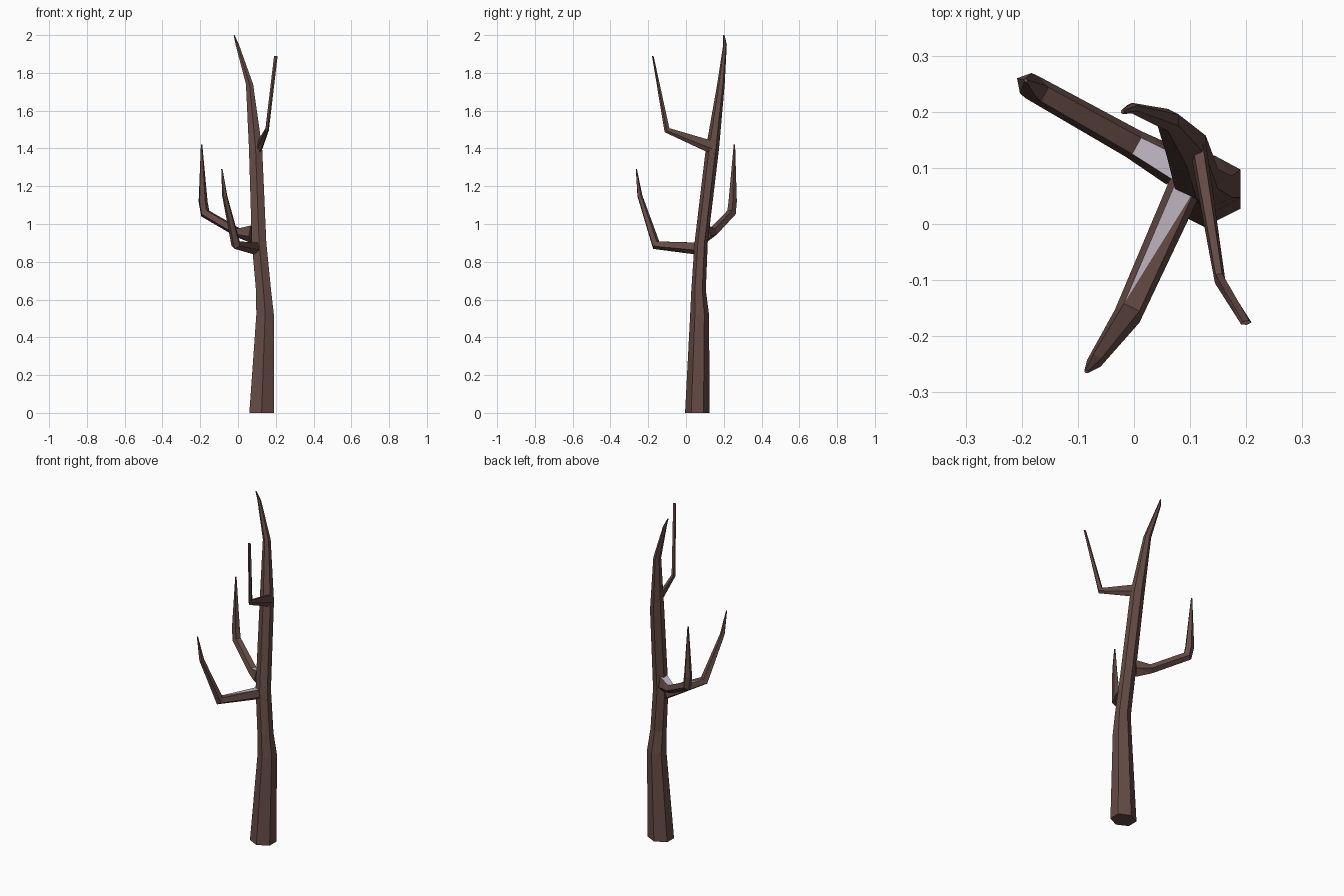
import bpy, bmesh, math
from mathutils import Vector

if "Cube" in bpy.data.objects:
    bpy.data.objects.remove(bpy.data.objects["Cube"])


def material(name, rgb):
    m = bpy.data.materials.new(name)
    m.diffuse_color = (*rgb, 1)
    m.use_nodes = True
    m.node_tree.nodes["Principled BSDF"].inputs["Base Color"].default_value = m.diffuse_color
    return m


BARK = material("brown bark", (0.13, 0.07, 0.06))
SNOW = material("pale frost", (0.50, 0.45, 0.52))


def loft(name, rings, frost_reach=0):
    """Skin a list of point rings with triangles and cap both ends."""
    bm = bmesh.new()
    loops = [[bm.verts.new(p) for p in ring] for ring in rings]
    n = len(loops[0])
    for a, b in zip(loops, loops[1:]):
        for i in range(n):
            j = (i + 1) % n
            bm.faces.new((a[i], a[j], b[i]))
            bm.faces.new((a[j], b[j], b[i]))
    bm.faces.new(loops[0][::-1])
    bm.faces.new(loops[-1])
    bmesh.ops.recalc_face_normals(bm, faces=bm.faces)
    # frost lies on upward faces close to the root
    root = sum(rings[0], Vector()) / n
    for f in bm.faces:
        d = f.calc_center_median() - root
        if f.normal.z > 0.6 and d.xy.length < frost_reach:
            f.material_index = 1
    me = bpy.data.meshes.new(name)
    bm.to_mesh(me)
    bm.free()
    me.materials.append(BARK)
    me.materials.append(SNOW)
    ob = bpy.data.objects.new(name, me)
    bpy.context.collection.objects.link(ob)
    return ob


def trunk_ring(z, x0, x1, y0, y1):
    """Six-sided level ring filling the given bounds."""
    pts = []
    for k in range(6):
        a = math.radians(30 + 60 * k)
        pts.append(Vector(((x0 + x1) / 2 + math.cos(a) / 0.866 * (x1 - x0) / 2,
                           (y0 + y1) / 2 + math.sin(a) * (y1 - y0) / 2, z)))
    return pts


def branch(name, path, frost_reach=0):
    """Five-sided branch along (x, y, z, half width, half height) stations."""
    pts = [Vector(p[:3]) for p in path]
    heading = pts[-2] - pts[0]
    side = Vector((heading.y, -heading.x, 0)).normalized()
    rings = []
    for i, p in enumerate(path):
        t = Vector()
        if i > 0:
            t += (pts[i] - pts[i - 1]).normalized()
        if i < len(pts) - 1:
            t += (pts[i + 1] - pts[i]).normalized()
        up = side.cross(t).normalized()
        ring = []
        for k in range(5):
            a = math.radians(54 + 72 * k)
            ring.append(pts[i] + side * math.cos(a) * p[3] + up * math.sin(a) * p[4])
        rings.append(ring)
    return loft(name, rings, frost_reach)


# Trunk: leans back, then bends left to a thin tip
loft("trunk", [trunk_ring(*r) for r in (
    (0.00, 0.06, 0.19, -0.005, 0.125),
    (0.52, 0.097, 0.19, 0.022, 0.122),
    (0.65, 0.095, 0.175, 0.028, 0.105),
    (0.90, 0.073, 0.15, 0.045, 0.115),
    (1.40, 0.058, 0.128, 0.105, 0.175),
    (1.74, 0.042, 0.08, 0.165, 0.205),
    (1.95, -0.013, 0.005, 0.197, 0.216),
    (2.00, -0.023, -0.018, 0.196, 0.204))])

# Low branch reaching forward and left
branch("front_branch", [
    (0.095, 0.075, 0.872, 0.032, 0.036),
    (-0.01, -0.16, 0.89, 0.026, 0.027),
    (-0.07, -0.245, 1.15, 0.014, 0.014),
    (-0.085, -0.263, 1.29, 0.004, 0.003)], 0.14)

# Low branch reaching back and left, flared at the trunk
branch("back_branch", [
    (0.075, 0.10, 0.95, 0.036, 0.052),
    (0.0, 0.142, 0.955, 0.028, 0.026),
    (-0.175, 0.24, 1.057, 0.024, 0.028),
    (-0.186, 0.247, 1.12, 0.022, 0.026),
    (-0.193, 0.256, 1.42, 0.004, 0.004)], 0.14)

# Thin high branch reaching forward and right
branch("high_branch", [
    (0.112, 0.15, 1.405, 0.016, 0.038),
    (0.153, -0.10, 1.498, 0.01, 0.018),
    (0.20, -0.176, 1.89, 0.010, 0.004)])
